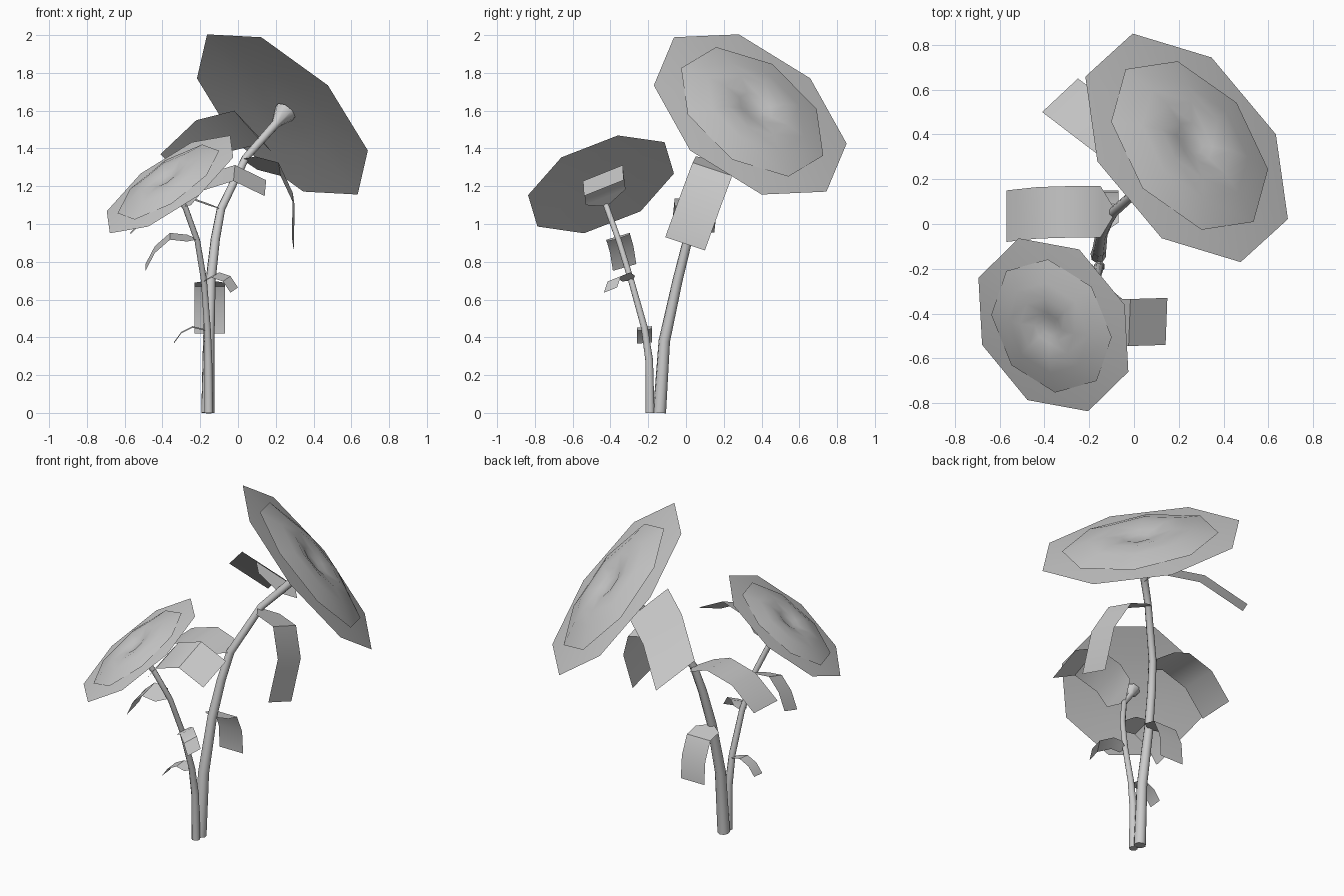
import bpy, bmesh, math
from mathutils import Vector

if "Cube" in bpy.data.objects:
    bpy.data.objects.remove(bpy.data.objects["Cube"])


def make_object(name, verts, faces):
    mesh = bpy.data.meshes.new(name)
    mesh.from_pydata([tuple(v) for v in verts], [], faces)
    obj = bpy.data.objects.new(name, mesh)
    bpy.context.collection.objects.link(obj)
    bpy.context.view_layer.objects.active = obj
    obj.select_set(True)
    bpy.ops.object.shade_smooth_by_angle(angle=math.radians(40))
    obj.select_set(False)
    return obj


def disc(name, center, normal, first, profile, turn):
    """Eight-sided dish: profile is (radius, height) from the middle to the rim."""
    n = Vector(normal).normalized()
    u = Vector(first)
    u = (u - n * u.dot(n)).normalized()
    v = n.cross(u)
    c = Vector(center)
    verts, faces = [c + n * profile[0][1]], []
    for r, h in profile[1:]:
        for i in range(8):
            a = math.pi / 4 * (i + turn)
            verts.append(c + n * h + (u * math.cos(a) + v * math.sin(a)) * r)
    for i in range(8):
        j = (i + 1) % 8
        faces.append((0, 1 + i, 1 + j))
        for k in range(len(profile) - 2):
            b = 1 + 8 * k
            faces.append((b + i, b + 8 + i, b + 8 + j, b + j))
    make_object(name, verts, faces)


def flower(name, center, normal, first, scale):
    sepals = [(0, .03), (.06, .03), (.3, .028), (.585, 0)]
    petals = [(0, .048), (.055, .045), (.1, .06), (.2, .075), (.3, .062), (.445, .022)]
    for part, prof, turn in (("outer_petals", sepals, 0), ("inner_petals", petals, .5)):
        disc(f"{name}_{part}", center, normal, first,
             [(r * scale, h * scale) for r, h in prof], turn)


def stem(name, points):
    """Eight-sided tapered tube through (x, y, z, radius) points."""
    curve = bpy.data.curves.new(name, 'CURVE')
    curve.dimensions = '3D'
    curve.bevel_depth = 1
    curve.bevel_resolution = 2
    curve.use_fill_caps = True
    spline = curve.splines.new('POLY')
    spline.points.add(len(points) - 1)
    for p, (x, y, z, r) in zip(spline.points, points):
        p.co = (x, y, z, 1)
        p.radius = r
    obj = bpy.data.objects.new(name, curve)
    bpy.context.collection.objects.link(obj)
    bpy.context.view_layer.objects.active = obj
    obj.select_set(True)
    bpy.ops.object.convert(target='MESH')
    bpy.ops.object.shade_smooth_by_angle(angle=math.radians(50))
    bpy.ops.object.select_all(action='DESELECT')


def leaf(name, path, half):
    """Bent strip: narrow at the stem, full width from just outside it to a cut end."""
    h = Vector(half)
    pts = [Vector(p) for p in path]
    pts.insert(1, pts[0].lerp(pts[1], .35))
    widths = [.15] + [1] * (len(pts) - 1)
    verts = []
    for p, w in zip(pts, widths):
        verts += [p - h * w, p + h * w]
    faces = [(2 * i, 2 * i + 1, 2 * i + 3, 2 * i + 2) for i in range(len(pts) - 1)]
    make_object(name, verts, faces)


# Flower heads
flower("tall_flower", (.235, .34, 1.58), (.605, .478, .637), (-.395, -.06, .42), 1)
flower("short_flower", (-.36, -.45, 1.21), (-.538, -.331, .776), (.32, .09, .26), .718)

# Stems, flaring into a cup under each flower
stem("tall_stem", [(-.16, -.14, 0, .035), (-.155, -.115, .38, .031), (-.145, -.045, .7, .027),
                   (-.12, .01, .92, .025), (-.09, .055, 1.08, .023), (.04, .17, 1.35, .021),
                   (.2, .3, 1.53, .024), (.25, .35, 1.593, .062)])
stem("short_stem", [(-.155, -.19, 0, .025), (-.157, -.195, .28, .022), (-.162, -.22, .45, .019),
                    (-.18, -.29, .7, .017), (-.215, -.355, .91, .016), (-.28, -.42, 1.09, .016),
                    (-.35, -.444, 1.18, .018), (-.368, -.457, 1.222, .045)])

# Leaves on the tall stem
leaf("tall_back_leaf", [(-.15, -.04, .7), (-.15, .09, .67), (-.15, .14, .56),
                        (-.15, .15, .42)], (.08, 0, 0))
leaf("tall_left_leaf", [(-.09, .055, 1.08), (-.26, .055, 1.14), (-.43, .05, 1.09),
                        (-.57, .035, .95)], (0, .115, .005))
leaf("tall_right_leaf", [(.03, .165, 1.34), (.22, .14, 1.29), (.295, .08, 1.13),
                         (.29, -.005, .895)], (.005, .105, -.035))
leaf("tall_upper_leaf", [(.12, .23, 1.44), (.06, .28, 1.515), (-.14, .43, 1.465),
                         (-.33, .575, 1.285)], (.08, .075, -.085))

# Leaves on the short stem
leaf("short_low_leaf", [(-.16, -.22, .435), (-.24, -.22, .455), (-.3, -.22, .425),
                        (-.34, -.22, .37)], (0, .04, .004))
leaf("short_front_leaf", [(-.18, -.29, .7), (-.12, -.33, .73), (-.06, -.38, .71),
                          (-.02, -.4, .65)], (.02, .035, .014))
leaf("short_left_leaf", [(-.22, -.365, .92), (-.36, -.36, .935), (-.44, -.34, .865),
                         (-.49, -.325, .77)], (0, .062, .018))
leaf("short_right_leaf", [(-.28, -.42, 1.1), (-.18, -.435, 1.22), (-.02, -.44, 1.27),
                          (.145, -.435, 1.19)], (.004, .105, .042))
